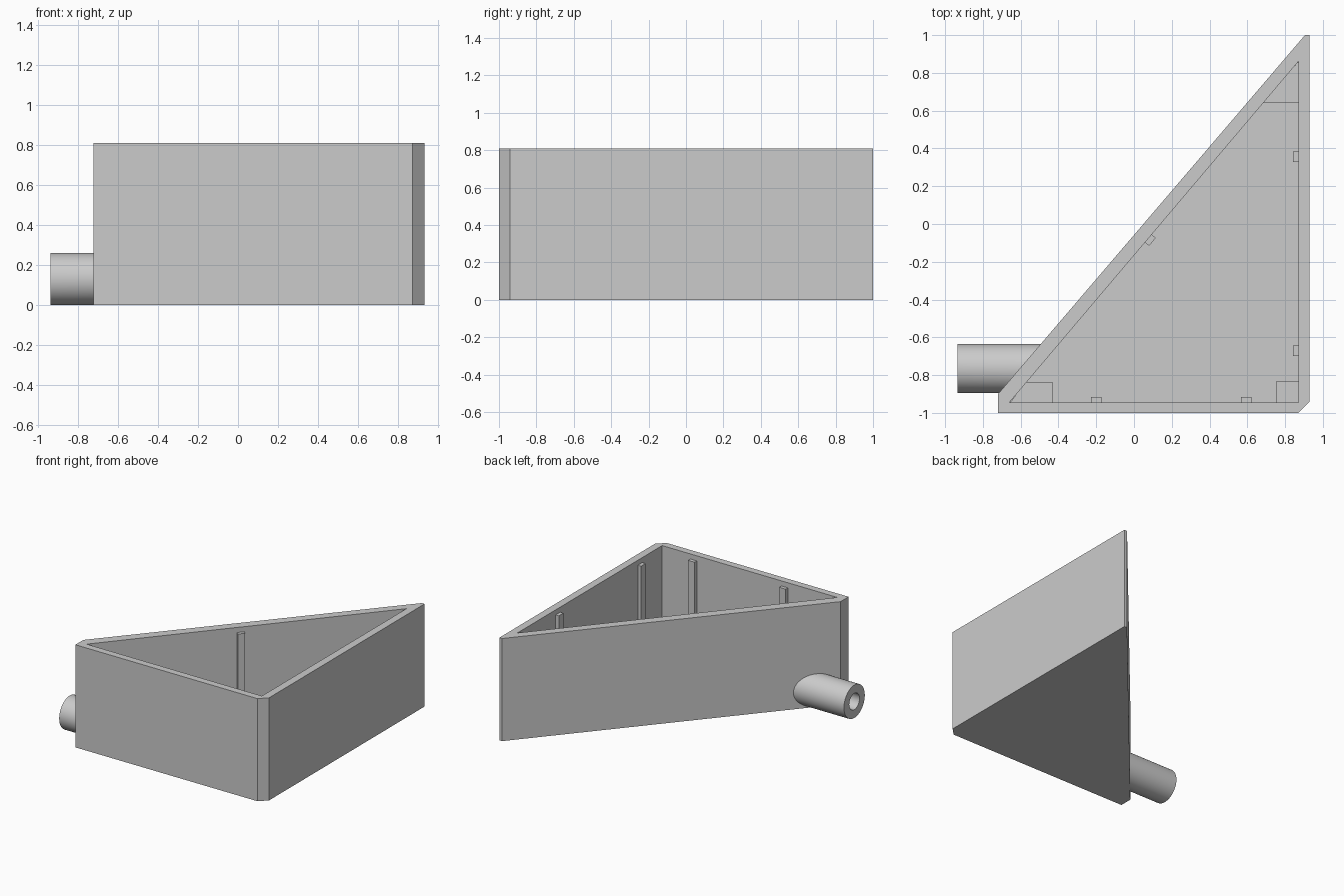
import bpy, math
from mathutils import Vector

cube = bpy.data.objects.get("Cube")
if cube:
    bpy.data.objects.remove(cube)

grey = bpy.data.materials.new("light_grey")
grey.use_nodes = True
colour = (0.6, 0.6, 0.6, 1)
grey.diffuse_color = colour
grey.node_tree.nodes["Principled BSDF"].inputs["Base Color"].default_value = colour

HEIGHT, FLOOR, RIB_TOP, BLOCK_TOP = 0.81, 0.06, 0.77, 0.22
PIPE_Y, PIPE_Z = -0.765, 0.131


def prism(name, outline, z0, z1):
    """Extrude a counter-clockwise outline between two heights."""
    n = len(outline)
    verts = [(x, y, z) for z in (z0, z1) for x, y in outline]
    faces = [tuple(reversed(range(n))), tuple(range(n, 2 * n))]
    faces += [(i, (i + 1) % n, n + (i + 1) % n, n + i) for i in range(n)]
    mesh = bpy.data.meshes.new(name)
    mesh.from_pydata(verts, [], faces)
    mesh.materials.append(grey)
    obj = bpy.data.objects.new(name, mesh)
    bpy.context.collection.objects.link(obj)
    return obj


def tube(name, radius, x0, x1):
    """Solid cylinder lying along x at the outlet."""
    bpy.ops.mesh.primitive_cylinder_add(
        vertices=64, radius=radius, depth=x1 - x0,
        location=((x0 + x1) / 2, PIPE_Y, PIPE_Z), rotation=(0, math.pi / 2, 0))
    obj = bpy.context.object
    obj.name = name
    obj.data.materials.append(grey)
    return obj


def combine(target, other, operation):
    mod = target.modifiers.new(operation.lower(), "BOOLEAN")
    mod.operation, mod.solver, mod.object = operation, "EXACT", other
    bpy.context.view_layer.objects.active = target
    bpy.ops.object.modifier_apply(modifier=mod.name)
    bpy.data.objects.remove(other)


# Open triangular tray with clipped corners and a bored outlet pipe
tray = prism("tray_with_outlet", [(-0.72, -1), (0.87, -1), (0.93, -0.94),
                                  (0.93, 1), (0.905, 1), (-0.72, -0.9)], 0, HEIGHT)
inner = [(-0.66, -0.945), (0.87, -0.945), (0.87, 0.86)]
combine(tray, tube("outlet_pipe", 0.13, -0.935, -0.4), "UNION")
combine(tray, prism("cavity", inner, FLOOR, HEIGHT + 0.2), "DIFFERENCE")
combine(tray, tube("bore", 0.064, -1.1, -0.3), "DIFFERENCE")
bpy.ops.object.select_all(action="DESELECT")
tray.select_set(True)
bpy.context.view_layer.objects.active = tray
bpy.ops.object.shade_smooth_by_angle(angle=math.radians(25))

# Low blocks in the three inner corners
prism("front_left_block", [(0.755, -0.95), (0.875, -0.95), (0.875, -0.83), (0.755, -0.83)],
      FLOOR - 0.01, BLOCK_TOP)
prism("front_right_block", [(-0.66, -0.95), (-0.43, -0.95), (-0.43, -0.84), (-0.575, -0.84)],
      FLOOR - 0.01, BLOCK_TOP)
prism("back_block", [(0.68, 0.64), (0.875, 0.64), (0.875, 0.865)], FLOOR - 0.01, BLOCK_TOP)


# Upright ribs: point on the wall, then the direction into the tray
def rib(name, point, inward):
    p, d = Vector(point), Vector(inward).normalized()
    side = Vector((-d.y, d.x)) * 0.0275
    depth = d * 0.028
    back = d * -0.01
    prism(name, [p + back - side, p + depth - side, p + depth + side, p + back + side],
          FLOOR - 0.01, RIB_TOP)


for i, x in enumerate((-0.2, 0.595)):
    rib(f"front_rib_{i + 1}", (x, -0.945), (0, 1))
for i, y in enumerate((-0.67, 0.355)):
    rib(f"left_rib_{i + 1}", (0.87, y), (-1, 0))
slope = Vector(inner[2]) - Vector(inner[0])
rib("slanted_wall_rib", Vector(inner[0]) + slope * 0.481, (slope.y, -slope.x))
